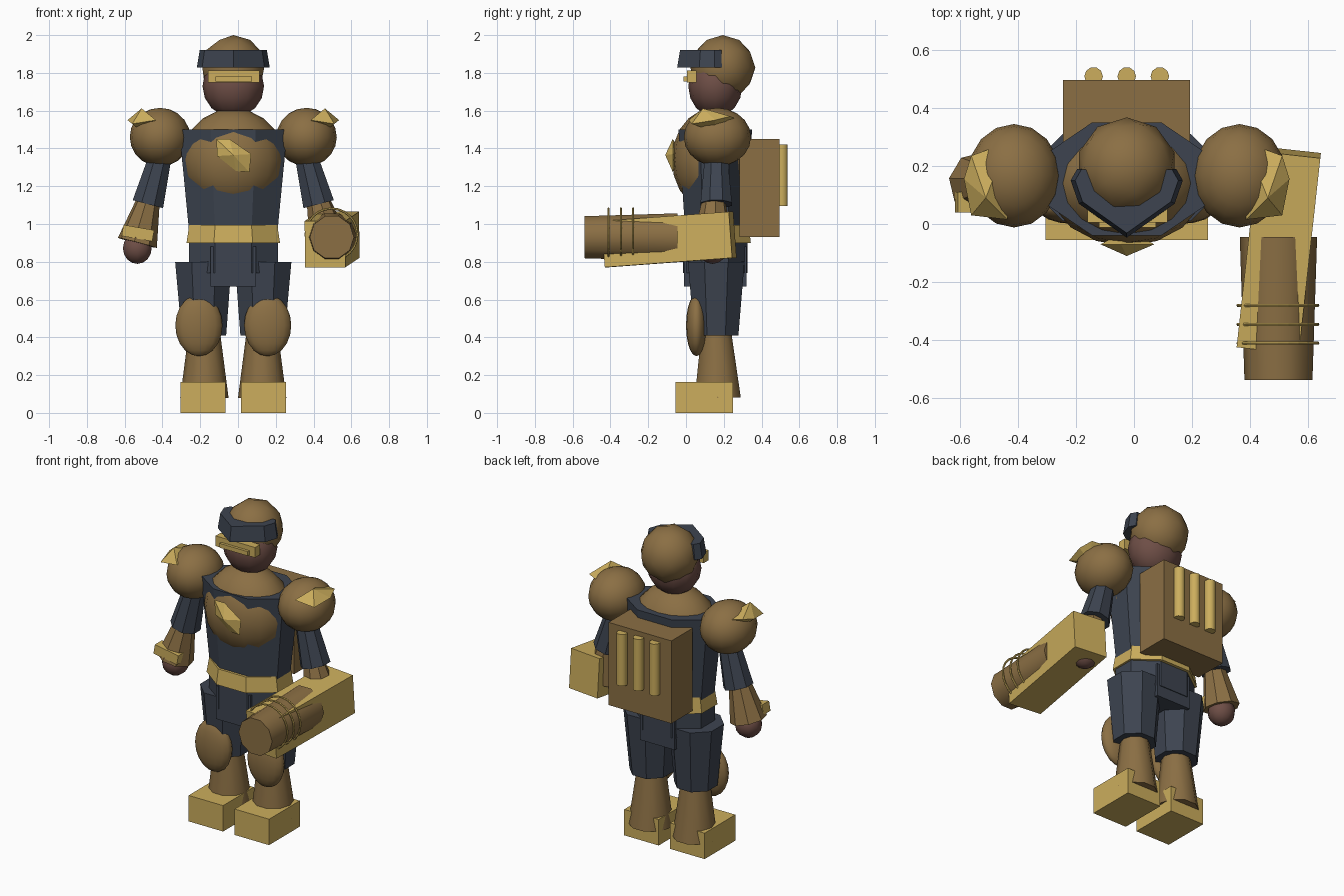
import bpy, bmesh, math
from mathutils import Vector, Matrix

cube = bpy.data.objects.get("Cube")
if cube:
    bpy.data.objects.remove(cube, do_unlink=True)

CX, CY = -0.025, 0.155   # body axis


def material(name, r, g, b):
    col = [(c / 255 / 12.92 if c < 11 else ((c / 255 + 0.055) / 1.055) ** 2.4) for c in (r, g, b)] + [1]
    m = bpy.data.materials.new(name)
    m.use_nodes = True
    m.diffuse_color = col
    m.node_tree.nodes["Principled BSDF"].inputs["Base Color"].default_value = col
    return m


BROWN = material("armour brown", 139, 111, 68)
GOLD = material("trim gold", 204, 174, 93)
DARK = material("cloth slate", 61, 68, 80)
SKIN = material("skin maroon", 110, 78, 70)


def finish(name, bm, mat, smooth=None):
    bmesh.ops.recalc_face_normals(bm, faces=bm.faces)
    me = bpy.data.meshes.new(name)
    bm.to_mesh(me)
    bm.free()
    me.materials.append(mat)
    ob = bpy.data.objects.new(name, me)
    bpy.context.collection.objects.link(ob)
    if smooth:
        bpy.ops.object.select_all(action='DESELECT')
        ob.select_set(True)
        bpy.context.view_layer.objects.active = ob
        bpy.ops.object.shade_smooth_by_angle(angle=math.radians(smooth))
    return ob


def box(name, lo, hi, mat):
    lo, hi = Vector(lo), Vector(hi)
    bm = bmesh.new()
    bmesh.ops.create_cube(bm, size=1, matrix=Matrix.Translation((lo + hi) / 2) @ Matrix.Diagonal(hi - lo).to_4x4())
    return finish(name, bm, mat)


def turned_box(name, centre, size, rot, mat):
    bm = bmesh.new()
    bmesh.ops.create_cube(bm, size=1, matrix=Matrix.Diagonal(Vector(size)).to_4x4())
    ob = finish(name, bm, mat)
    ob.location = centre
    ob.rotation_euler = [math.radians(a) for a in rot]
    return ob


def ball(name, centre, radii, mat, segs=16, rings=10):
    bm = bmesh.new()
    bmesh.ops.create_uvsphere(bm, u_segments=segs, v_segments=rings, radius=1,
                              matrix=Matrix.Translation(centre) @ Matrix.Diagonal(Vector(radii)).to_4x4())
    return finish(name, bm, mat, 60)


def cone(name, a, b, ra, rb, mat, sides=10, squash=1, smooth=40):
    """Tapered tube from a to b, flat side to the front."""
    a, b = Vector(a), Vector(b)
    rot = Vector((0, 0, 1)).rotation_difference(b - a).to_matrix().to_4x4()
    m = (Matrix.Translation((a + b) / 2) @ rot @ Matrix.Diagonal((1, squash, 1, 1))
         @ Matrix.Rotation(math.pi / sides, 4, 'Z'))
    bm = bmesh.new()
    bmesh.ops.create_cone(bm, cap_ends=True, segments=sides, radius1=ra, radius2=rb, depth=(b - a).length, matrix=m)
    return finish(name, bm, mat, smooth)


def hull(name, points, mat):
    bm = bmesh.new()
    bmesh.ops.convex_hull(bm, input=[bm.verts.new(p) for p in points])
    return finish(name, bm, mat)


# Head, face, visor and mouth plate
bm = bmesh.new()
bmesh.ops.create_icosphere(bm, subdivisions=2, radius=0.172, matrix=Matrix.Translation((CX, 0.195, 1.828)))
finish("helmet", bm, BROWN, 40)
ball("face", (CX, CY, 1.73), (0.163, 0.143, 0.165), SKIN, 12, 8)
arc = [(0.17, 0.19), (0.193, 0.15), (0.165, 0.07), (0, -0.047)]
arc += [(-x, y) for x, y in arc[:3]]
hull("visor", [(CX + x * s, 0.15 + (y - 0.15) * s, z) for z, s in ((1.828, 1), (1.922, 0.92)) for x, y in arc], DARK)
box("mouth_plate", (-0.16, 0.005, 1.748), (0.115, 0.055, 1.812), GOLD)
box("mouth_grille", (-0.12, -0.012, 1.755), (0.075, 0.02, 1.782), GOLD)

# Torso, belt and hips
ball("chest", (CX, 0.14, 1.34), (0.272, 0.215, 0.272), BROWN)
cone("abdomen", (CX, CY, 0.88), (CX, CY, 1.5), 0.245, 0.31, DARK, 8, 0.68, 20)
cone("belt", (CX, CY, 0.9), (CX, CY, 0.995), 0.268, 0.252, GOLD, 8, 0.76, 20)
cone("hips", (CX, CY, 0.74), (CX, CY, 0.9), 0.255, 0.255, DARK, 8, 0.72, 20)
box("pelvis", (-0.145, -0.01, 0.67), (0.095, 0.32, 0.88), DARK)
gem = [(-0.115, 1.45), (-0.045, 1.45), (0.07, 1.37), (0.06, 1.275), (-0.01, 1.28), (-0.11, 1.36)]
hull("chest_gem", [(x, -0.07, z) for x, z in gem] + [(CX, -0.11, 1.365), (CX, -0.02, 1.365)], GOLD)

# Backpack with three canisters
box("backpack", (-0.245, 0.283, 0.93), (0.193, 0.495, 1.45), BROWN)
for i in (-1, 0, 1):
    x = CX + i * 0.114
    cone("canister", (x, 0.508, 1.095), (x, 0.508, 1.42), 0.032, 0.032, GOLD)

# Limbs, mirrored about the body axis
spike = [(0.41, 0.28, 1.55), (0.41, 0.015, 1.55), (0.56, 0.155, 1.55), (0.485, 0.09, 1.612),
         (0.485, 0.15, 1.49), (0.535, 0.03, 1.53), (0.535, 0.235, 1.57)]
for side, s in (("left", 1), ("right", -1)):
    def at(x, y, z):
        return (CX + s * x, y, z)
    ball(side + "_shoulder", at(0.388, 0.166, 1.46), (0.16, 0.178, 0.155), BROWN)
    hull(side + "_shoulder_spike", [at(*p) for p in spike], GOLD)
    cone(side + "_upper_arm", at(0.375, 0.16, 1.4), at(0.452, 0.16, 1.105), 0.06, 0.09, DARK, 8)
    cone(side + "_forearm", at(0.44, 0.148, 1.16), at(0.508, 0.14, 0.9), 0.055, 0.108, BROWN, 8)
    ball(side + "_hand", at(0.508, 0.14, 0.872), (0.08, 0.08, 0.083), SKIN, 10, 8)
    cone(side + "_thigh", at(0.155, 0.16, 0.41), at(0.158, 0.16, 0.8), 0.127, 0.162, DARK, 8)
    ball(side + "_knee", at(0.182, 0.055, 0.463), (0.125, 0.055, 0.163), BROWN)
    cone(side + "_shin", at(0.153, 0.168, 0.08), at(0.153, 0.16, 0.45), 0.128, 0.08, BROWN)
    box(side + "_foot", at(0.16 - s * 0.12, -0.055, 0), at(0.16 + s * 0.12, 0.25, 0.163), GOLD)
turned_box("wrist_plate", (-0.53, 0.075, 0.952), (0.165, 0.07, 0.06), (0, 10, 0), GOLD)

# Arm cannon on the left forearm
turned_box("cannon_body", (0.498, -0.09, 0.918), (0.215, 0.68, 0.245), (4.2, 0, -6.3), GOLD)
cone("cannon_barrel", (0.497, -0.045, 0.93), (0.497, -0.537, 0.93), 0.133, 0.117, BROWN)
for y in (-0.41, -0.345, -0.28):
    bpy.ops.mesh.primitive_torus_add(location=(0.495, y, 0.945), rotation=(math.pi / 2, 0, 0), major_segments=24,
                                     minor_segments=6, major_radius=0.137, minor_radius=0.006)
    ring = bpy.context.object
    ring.name = "barrel_ring"
    ring.data.materials.append(GOLD)
